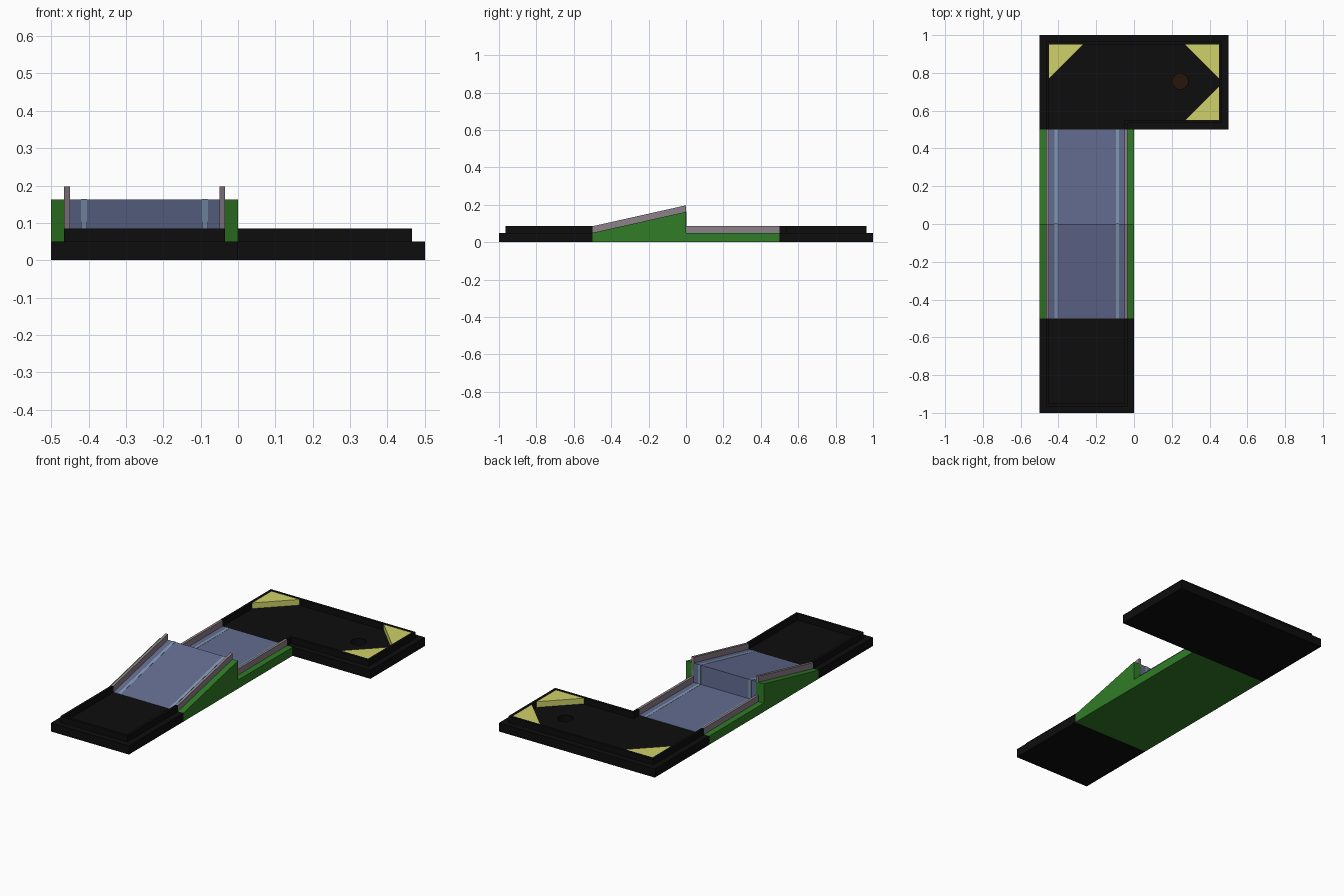
import bpy, bmesh
from mathutils import Vector

if "Cube" in bpy.data.objects:
    bpy.data.objects.remove(bpy.data.objects["Cube"])


def material(name, rgb):
    m = bpy.data.materials.new(name)
    m.diffuse_color = (*rgb, 1)
    m.use_nodes = True
    m.node_tree.nodes["Principled BSDF"].inputs["Base Color"].default_value = m.diffuse_color
    return m


BLACK = material("black", (0.004, 0.004, 0.004))
GREEN = material("green", (0.03, 0.2, 0.02))
BLUE = material("blue", (0.125, 0.15, 0.28))
PALE = material("pale_blue", (0.22, 0.32, 0.45))
GREY = material("rail_grey", (0.27, 0.22, 0.26))
YELLOW = material("yellow", (0.62, 0.64, 0.14))
BROWN = material("dark_brown", (0.02, 0.008, 0.003))

BASE_Z, RAIL_Z, RAMP_Z = 0.05, 0.085, 0.162
LIP, INNER = 0.035, 0.05   # rail outer and inner inset from tile edge


def extrude(name, points, vector, mat):
    """Closed prism from a planar outline."""
    bm = bmesh.new()
    face = bm.faces.new([bm.verts.new(p) for p in points])
    out = bmesh.ops.extrude_face_region(bm, geom=[face])
    moved = [g for g in out["geom"] if isinstance(g, bmesh.types.BMVert)]
    bmesh.ops.translate(bm, verts=moved, vec=Vector(vector))
    bmesh.ops.recalc_face_normals(bm, faces=bm.faces[:])
    me = bpy.data.meshes.new(name)
    bm.to_mesh(me)
    bm.free()
    me.materials.append(mat)
    ob = bpy.data.objects.new(name, me)
    bpy.context.collection.objects.link(ob)
    return ob


def slab(name, outline, z0, z1, mat):
    return extrude(name, [(x, y, z0) for x, y in outline], (0, 0, z1 - z0), mat)


def rect(x0, x1, y0, y1):
    return [(x0, y0), (x1, y0), (x1, y1), (x0, y1)]


def lane(name, x0, x1, rise, mat, z0=0.02, grow=0.0):
    """Strip with the jump-ramp side profile, raised by rise."""
    prof = [(-0.5, z0), (-0.5, BASE_Z + rise), (grow, RAMP_Z + rise),
            (grow, BASE_Z + rise), (0.5, BASE_Z + rise), (0.5, z0)]
    return extrude(name, [(x0, y, z) for y, z in prof], (x1 - x0, 0, 0), mat)


# start tile with a U-shaped rail
slab("start_base", rect(-0.5, 0, -1, -0.5), 0, BASE_Z, BLACK)
slab("start_rail", [(-0.5 + LIP, -0.5), (-0.5 + LIP, -1 + LIP), (-LIP, -1 + LIP), (-LIP, -0.5),
                    (-INNER, -0.5), (-INNER, -1 + INNER), (-0.5 + INNER, -1 + INNER),
                    (-0.5 + INNER, -0.5)], BASE_Z - 0.01, RAIL_Z, BLACK)

# jump ramp and landing
lane("ramp_base", -0.5, 0, 0, GREEN, z0=0)
lane("ramp_carpet", -0.5 + INNER, -INNER, 0.001, BLUE, grow=0.001)
for side, s in (("left", -1), ("right", 1)):
    a, b = sorted((-0.25 + s * 0.2, -0.25 + s * 0.215))
    lane(side + "_rail", a, b, RAIL_Z - BASE_Z, GREY)
    a, b = sorted((-0.25 + s * 0.154, -0.25 + s * 0.17))
    lane(side + "_stripe", a, b, 0.002, PALE, grow=0.002)

# corner tile with the hole
corner = slab("corner_base", rect(-0.5, 0.5, 0.5, 1), 0, BASE_Z, BLACK)
slab("corner_rail", [(-0.5 + LIP, 0.5), (-0.5 + LIP, 1 - LIP), (0.5 - LIP, 1 - LIP),
                     (0.5 - LIP, 0.5 + LIP), (-LIP, 0.5 + LIP), (-LIP, 0.5), (-INNER, 0.5),
                     (-INNER, 0.5 + INNER), (0.5 - INNER, 0.5 + INNER), (0.5 - INNER, 1 - INNER),
                     (-0.5 + INNER, 1 - INNER), (-0.5 + INNER, 0.5)],
     BASE_Z - 0.01, RAIL_Z, BLACK)

# hole cut and cup floor
HOLE = (0.245, 0.755)
bpy.ops.mesh.primitive_cylinder_add(vertices=20, radius=0.042, depth=0.1, location=(*HOLE, 0.06))
cutter = bpy.context.object
cutter.name = "hole_cutter"
cutter.data.materials.append(BROWN)
cutter.hide_render = True
cutter.hide_viewport = True
mod = corner.modifiers.new("hole", "BOOLEAN")
mod.object = cutter
mod.solver = "EXACT"
bpy.ops.mesh.primitive_cylinder_add(vertices=20, radius=0.041, depth=0.002, location=(*HOLE, 0.0115))
cup = bpy.context.object
cup.name = "cup_floor"
cup.data.materials.append(BROWN)

# triangular corner bumpers
for i, (sx, y, sy) in enumerate(((-1, 0.95, 1), (1, 0.95, 1), (1, 0.55, -1))):
    x = sx * 0.45
    slab(f"corner_bumper_{i + 1}", [(x, y), (x - sx * 0.18, y), (x, y - sy * 0.18)],
         BASE_Z - 0.01, RAIL_Z - 0.002, YELLOW)
